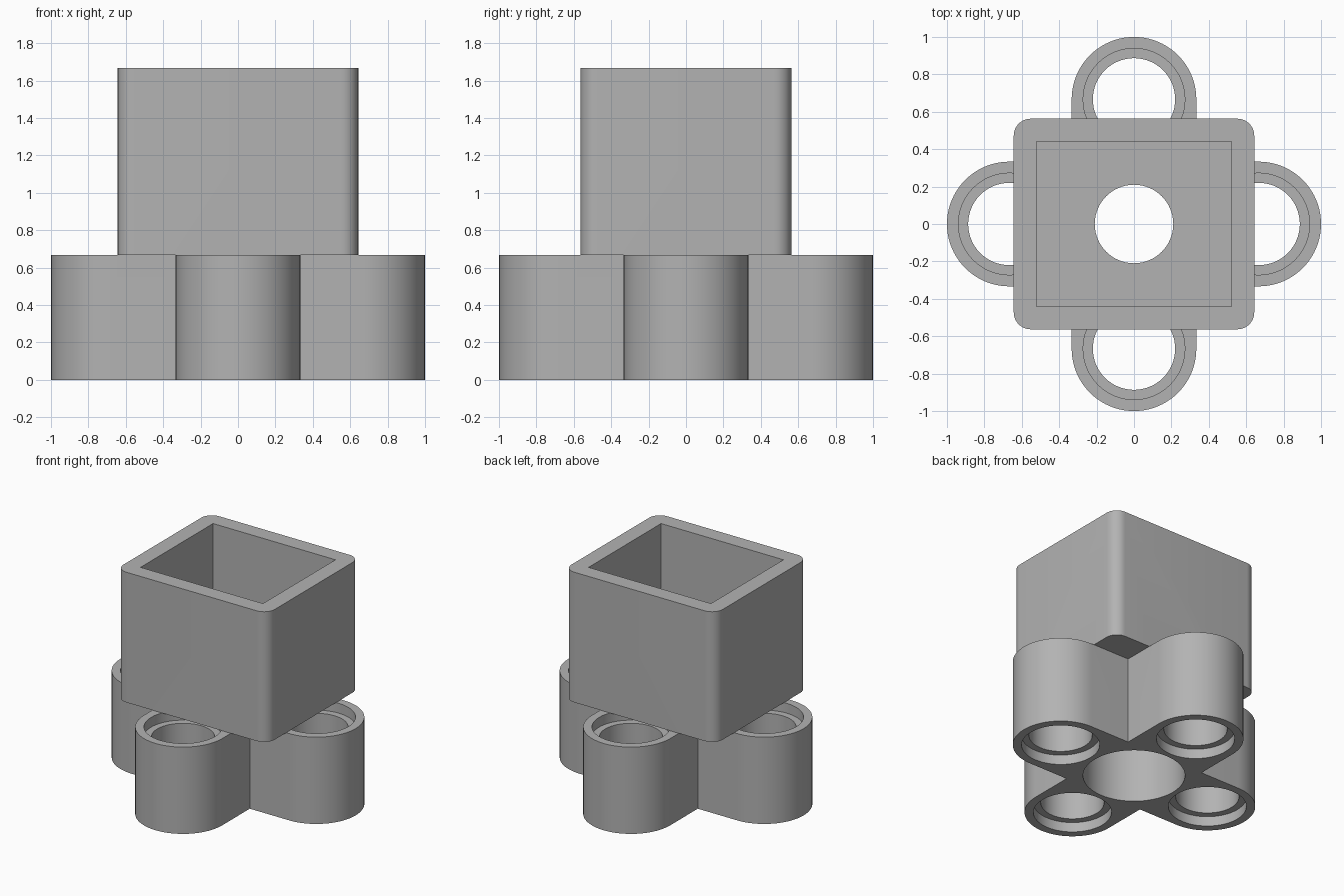
import bpy, bmesh, math

cube = bpy.data.objects.get("Cube")
if cube:
    bpy.data.objects.remove(cube, do_unlink=True)

# Main dimensions
PITCH = 2 / 3            # distance from centre to each pin hole, and base height
ARM = PITCH / 2          # arm half width
TOP = 5 / 3
LIP = 0.075              # depth of the wider hole mouths
OVER = 0.05              # cutter overshoot

grey = bpy.data.materials.new("plain grey")
grey.use_nodes = True
colour = (0.45, 0.45, 0.45, 1)
grey.diffuse_color = colour
grey.node_tree.nodes["Principled BSDF"].inputs["Base Color"].default_value = colour


def arc(cx, cy, r, start, end, steps):
    return [(cx + r * math.cos(math.radians(start + (end - start) * i / steps)),
             cy + r * math.sin(math.radians(start + (end - start) * i / steps)))
            for i in range(steps + 1)]


def circle(cx, cy, r, steps=64):
    return arc(cx, cy, r, 0, 360, steps)[:-1]


def rounded_rect(hx, hy, r):
    pts = []
    for k, (sx, sy) in enumerate(((1, 1), (-1, 1), (-1, -1), (1, -1))):
        pts += arc(sx * (hx - r), sy * (hy - r), r, 90 * k, 90 * k + 90, 10)
    return pts


def prism(name, outline, z0, z1):
    """Extrude a closed outline from z0 to z1."""
    bm = bmesh.new()
    face = bm.faces.new([bm.verts.new((x, y, z0)) for x, y in outline])
    ext = bmesh.ops.extrude_face_region(bm, geom=[face])
    verts = [v for v in ext["geom"] if isinstance(v, bmesh.types.BMVert)]
    bmesh.ops.translate(bm, vec=(0, 0, z1 - z0), verts=verts)
    bmesh.ops.recalc_face_normals(bm, faces=bm.faces)
    mesh = bpy.data.meshes.new(name)
    bm.to_mesh(mesh)
    bm.free()
    mesh.materials.append(grey)
    ob = bpy.data.objects.new(name, mesh)
    bpy.context.collection.objects.link(ob)
    return ob


def combine(target, tool, operation):
    mod = target.modifiers.new("combine", "BOOLEAN")
    mod.operation, mod.object, mod.solver = operation, tool, "EXACT"
    bpy.context.view_layer.objects.active = target
    bpy.ops.object.modifier_apply(modifier=mod.name)
    bpy.data.objects.remove(tool, do_unlink=True)


# Cross-shaped base with four round-ended arms
cross = []
for k in range(4):
    a = math.radians(90 * k)
    c, s = math.cos(a), math.sin(a)
    arm = [(ARM, -ARM)] + arc(PITCH, 0, ARM, -90, 90, 40)
    cross += [(x * c - y * s, x * s + y * c) for x, y in arm]
holder = prism("box_on_cross_base", cross, 0, PITCH)

# Stepped pin hole through each arm
for k in range(4):
    x = PITCH * math.cos(math.pi / 2 * k)
    y = PITCH * math.sin(math.pi / 2 * k)
    for r, z0, z1 in ((0.22, -OVER, PITCH + OVER),
                      (0.272, -OVER, LIP),
                      (0.272, PITCH - LIP, PITCH + OVER)):
        combine(holder, prism("hole_cutter", circle(x, y, r), z0, z1), "DIFFERENCE")

# Wide recess under the middle
combine(holder, prism("recess_cutter", circle(0, 0, 0.355), -OVER, PITCH + OVER), "DIFFERENCE")

# Open box with rounded outer corners, square cavity and a hole in its floor
box = prism("box", rounded_rect(0.643, 0.563, 0.09), PITCH, TOP)
cavity = [(0.52, 0.44), (-0.52, 0.44), (-0.52, -0.44), (0.52, -0.44)]
combine(box, prism("cavity_cutter", cavity, PITCH + 0.125, TOP + OVER), "DIFFERENCE")
combine(box, prism("floor_cutter", circle(0, 0, 0.21), PITCH - OVER, TOP), "DIFFERENCE")
combine(holder, box, "UNION")

# Smooth the round walls, keep the rims crisp
bpy.ops.object.select_all(action="DESELECT")
holder.select_set(True)
bpy.context.view_layer.objects.active = holder
bpy.ops.object.shade_smooth_by_angle(angle=math.radians(30))
